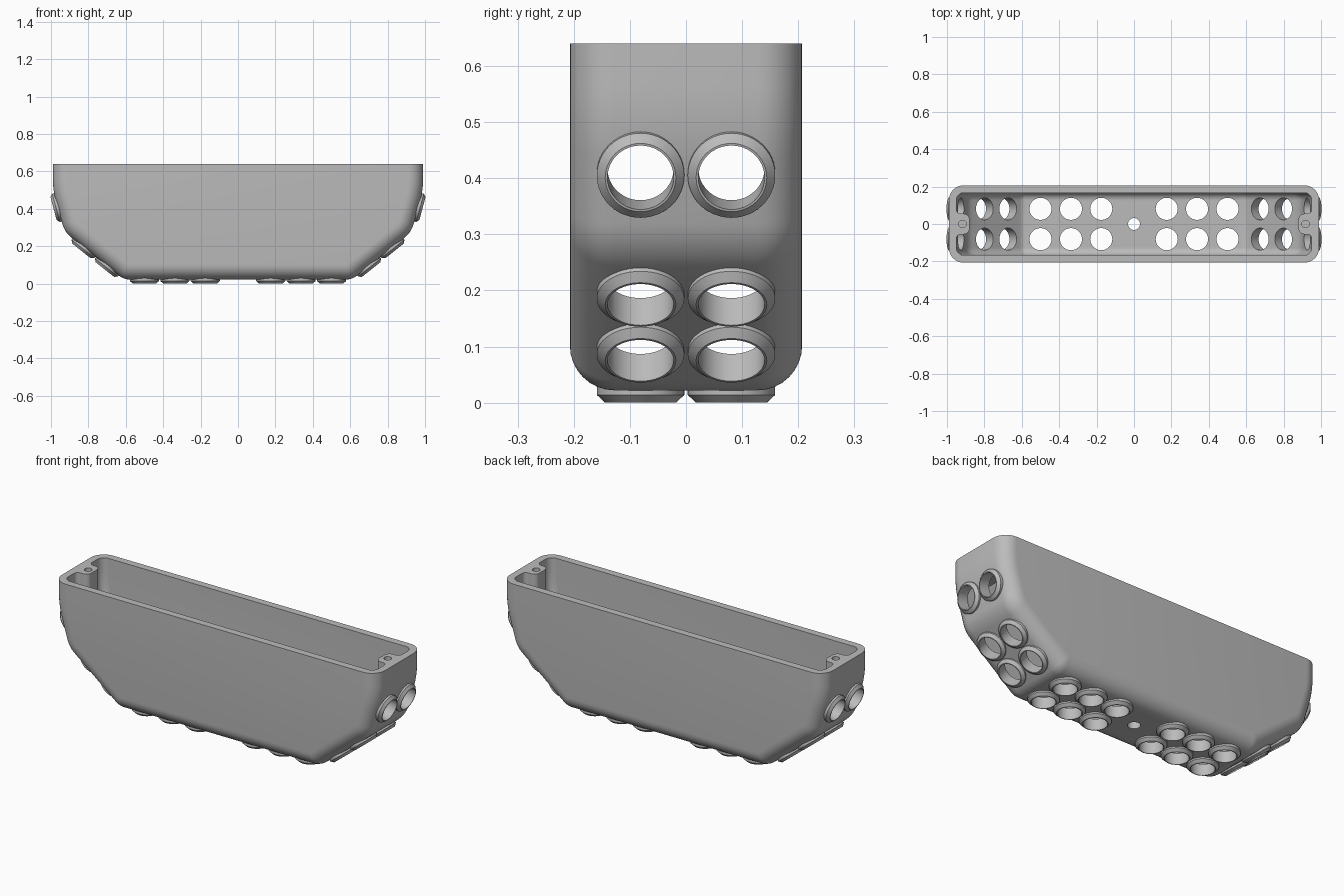
import bpy, bmesh
from math import sin, cos, tan, pi, radians
from mathutils import Vector, Matrix

cube = bpy.data.objects.get("Cube")
if cube:
    bpy.data.objects.remove(cube, do_unlink=True)

# Main sizes
TOP, HALF_X, HALF_Y, FLOOR, WALL = 0.64, 0.99, 0.207, 0.022, 0.04
HOLE_R = 0.059
SLOPE, END = radians(38.5), radians(75)     # tilt of the two end panels
# Profile corners: position, tilt before, tilt after, rounding radius
CORNERS = [((0.61, FLOOR), 0, SLOPE, 0.085),
           ((0.927, 0.274), SLOPE, END, 0.15),
           ((HALF_X, 0.50), END, pi / 2, 0.5)]

grey = bpy.data.materials.new("plain grey")
grey.use_nodes = True
grey.diffuse_color = (0.5, 0.5, 0.5, 1)
grey.node_tree.nodes["Principled BSDF"].inputs["Base Color"].default_value = (0.5, 0.5, 0.5, 1)


def make_object(name, bm):
    bmesh.ops.recalc_face_normals(bm, faces=bm.faces)
    mesh = bpy.data.meshes.new(name)
    bm.to_mesh(mesh)
    bm.free()
    mesh.materials.append(grey)
    obj = bpy.data.objects.new(name, mesh)
    bpy.context.collection.objects.link(obj)
    return obj


def activate(obj):
    bpy.ops.object.select_all(action='DESELECT')
    obj.select_set(True)
    bpy.context.view_layer.objects.active = obj


def smooth(obj):
    activate(obj)
    bpy.ops.object.shade_smooth_by_angle(angle=radians(28))


def cut(obj, cutter):
    activate(obj)
    mod = obj.modifiers.new("cut", 'BOOLEAN')
    mod.operation, mod.solver, mod.object = 'DIFFERENCE', 'EXACT', cutter
    bpy.ops.object.modifier_apply(modifier=mod.name)
    bpy.data.objects.remove(cutter, do_unlink=True)


def bridge(bm, a, b):
    for i in range(len(a)):
        j = (i + 1) % len(a)
        bm.faces.new((a[i], a[j], b[j], b[i]))


def profile(inset, top):
    """Rounded hull outline in x and z, moved inward by inset."""
    half = []
    for (x, z), t0, t1, r in CORNERS:
        mid, k = (t0 + t1) / 2, r / cos((t1 - t0) / 2)
        cx, cz = x - k * sin(mid), z + k * cos(mid)
        for i in range(9):
            t = t0 + (t1 - t0) * i / 8
            half.append((cx + (r - inset) * sin(t), cz - (r - inset) * cos(t)))
    half.append((HALF_X - inset, top))
    return half + [(-x, z) for x, z in reversed(half)]


def hull(name, inset, half_y, radius, top):
    """Outline swept across y with rounded long edges."""
    bm = bmesh.new()
    steps = [pi / 2 * i / 8 for i in range(9)]
    layers = [(half_y - radius + radius * sin(t), inset + radius * (1 - cos(t))) for t in steps]
    layers = [(-y, d) for y, d in reversed(layers)] + layers
    rings = [[bm.verts.new((x, y, z)) for x, z in profile(d, top)] for y, d in layers]
    for a, b in zip(rings, rings[1:]):
        bridge(bm, a, b)
    bm.faces.new(rings[0])
    bm.faces.new(rings[-1])
    return make_object(name, bm)


def screw_tabs():
    """Rounded blocks with filleted roots at both ends."""
    right = [(0.97, 0.08), (0.95, 0.08)]
    right += [(0.925 + 0.025 * cos(t), 0.08 - 0.025 * sin(t))
              for t in (pi / 2 * i / 6 for i in range(1, 7))]
    right += [(0.91 - 0.03 * sin(t), 0.025 + 0.03 * cos(t))
              for t in (pi / 2 * i / 6 for i in range(7))]
    outline = right + [(x, -y) for x, y in reversed(right)]
    bm = bmesh.new()
    for side in (1, -1):
        low, high = ([bm.verts.new((side * x, y, z)) for x, y in outline] for z in (0.48, 0.8))
        bridge(bm, low, high)
        bm.faces.new(low)
        bm.faces.new(high)
    return make_object("tab_cutter", bm)


# Hole frames: local z points out of the panel
frames = []
for side in (1, -1):
    spots = [(x, FLOOR, 0) for x in (0.175, 0.337, 0.50)]
    spots += [(0.61 + s * cos(SLOPE), FLOOR + s * sin(SLOPE), SLOPE) for s in (0.113, 0.273)]
    spots.append((HALF_X - (0.50 - 0.407) / tan(END), 0.407, END))
    for x, z, tilt in spots:
        normal = Vector((side * sin(tilt), 0, -cos(tilt)))
        turn = normal.to_track_quat('Z', 'Y').to_matrix().to_4x4()
        for y in (0.081, -0.081):
            frames.append(Matrix.Translation((side * x, y, z)) @ turn)


def drills():
    bm = bmesh.new()

    def drill(radius, depth, matrix):
        bmesh.ops.create_cone(bm, cap_ends=True, segments=48, radius1=radius,
                              radius2=radius, depth=depth, matrix=matrix)
    for frame in frames:
        drill(HOLE_R, 0.13, frame)
    drill(0.032, 0.2, Matrix.Translation((0, 0, FLOOR)))          # drain hole
    for side in (1, -1):
        drill(0.02, 0.24, Matrix.Translation((side * 0.917, 0, TOP)))
    return make_object("drills", bm)


# Hollow body
cavity = hull("cavity", WALL, HALF_Y - WALL, 0.04, TOP + 0.06)
cut(cavity, screw_tabs())
body = hull("body", 0, HALF_Y, 0.08, TOP)
cut(body, cavity)
cut(body, drills())
smooth(body)

# Chamfered collar around every hole
bm = bmesh.new()
section = [(HOLE_R, -0.015), (0.078, -0.015), (0.078, 0.008), (0.063, 0.022), (HOLE_R, 0.022)]
rings = []
for i in range(48):
    a = 2 * pi * i / 48
    rings.append([bm.verts.new((r * cos(a), r * sin(a), h)) for r, h in section])
for i in range(48):
    bridge(bm, rings[i], rings[(i + 1) % 48])
collar = make_object("hole_collar", bm)
smooth(collar)
collar.matrix_world = frames[0]
for frame in frames[1:]:
    copy = collar.copy()
    copy.matrix_world = frame
    bpy.context.collection.objects.link(copy)
